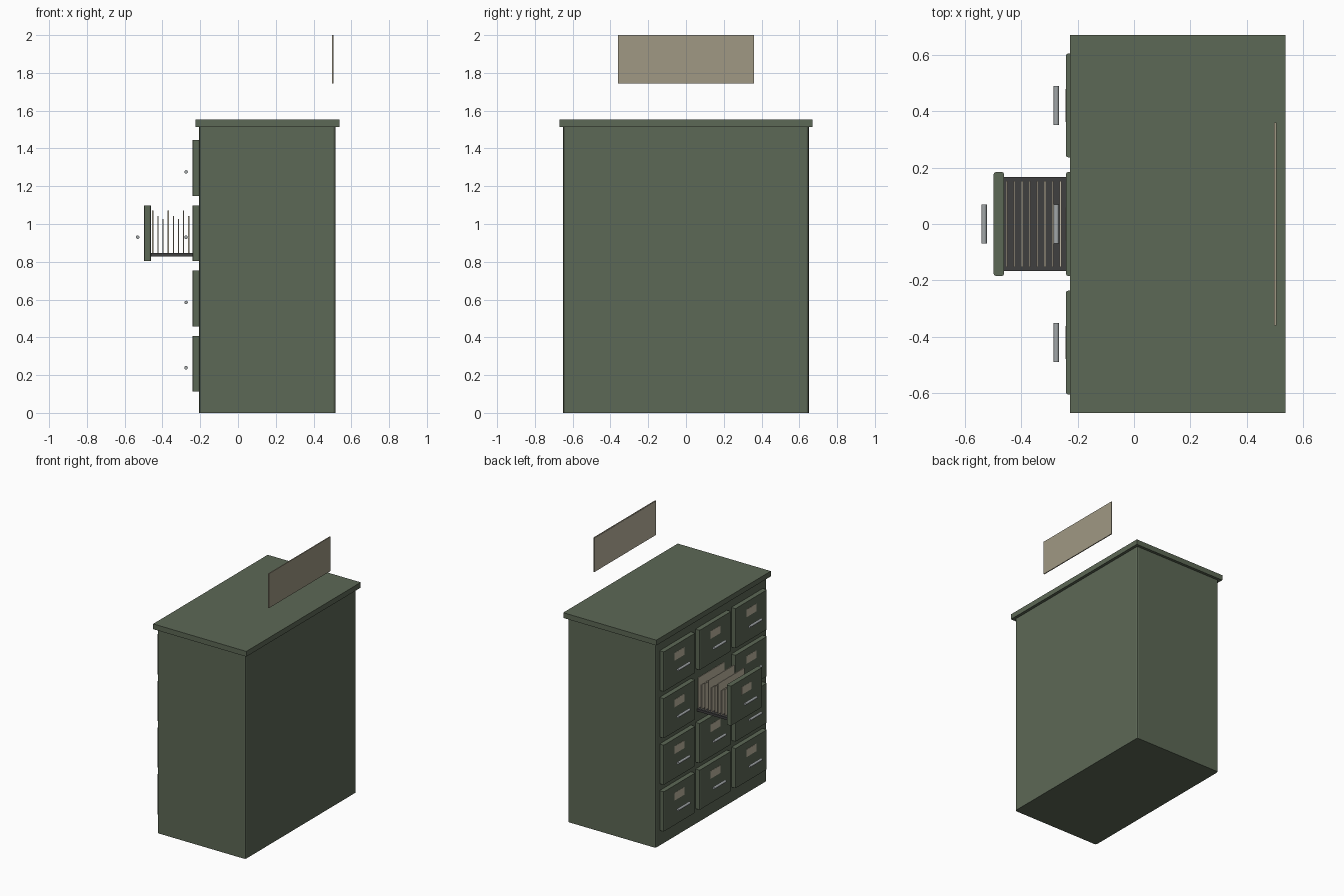
import bpy, math

if "Cube" in bpy.data.objects:
    bpy.data.objects.remove(bpy.data.objects["Cube"])


def material(name, rgb):
    m = bpy.data.materials.new(name)
    m.diffuse_color = (*rgb, 1)
    m.use_nodes = True
    m.node_tree.nodes["Principled BSDF"].inputs["Base Color"].default_value = m.diffuse_color
    return m


GREEN = material("olive_green", (0.108, 0.138, 0.092))
BEIGE = material("panel_beige", (0.35, 0.315, 0.23))
CREAM = material("paper_cream", (0.52, 0.47, 0.36))
STEEL = material("handle_steel", (0.36, 0.385, 0.395))
DARK = material("tray_dark", (0.05, 0.05, 0.05))


def box(name, x, y, z, mat, bevel=0.0):
    """Box from (min, max) ranges; bevel rounds the upright edges only."""
    lo, hi = zip(x, y, z)
    bpy.ops.mesh.primitive_cube_add(size=1, location=[(a + b) / 2 for a, b in zip(lo, hi)])
    ob = bpy.context.object
    ob.name = name
    ob.scale = [b - a for a, b in zip(lo, hi)]
    bpy.ops.object.transform_apply(location=False, rotation=False, scale=True)
    ob.data.materials.append(mat)
    if bevel:
        weights = ob.data.attributes.new("bevel_weight_edge", "FLOAT", "EDGE")
        for e in ob.data.edges:
            a, b = (ob.data.vertices[i].co for i in e.vertices)
            weights.data[e.index].value = 1.0 if abs(a.z - b.z) > 1e-4 else 0.0
        mod = ob.modifiers.new("bevel", "BEVEL")
        mod.limit_method = "WEIGHT"
        mod.width = bevel
        mod.segments = 2
    return ob


def drawer_front(tag, face_x, y, z):
    """Front panel with flush label plate and bar handle, facing -x."""
    box("drawer_front_" + tag, (face_x, face_x + 0.037), (y - 0.184, y + 0.184),
        (z - 0.147, z + 0.147), GREEN, 0.008)
    box("label_" + tag, (face_x - 0.0012, face_x + 0.002), (y - 0.058, y + 0.058),
        (z + 0.035, z + 0.092), CREAM)
    bpy.ops.mesh.primitive_cylinder_add(vertices=12, radius=0.0095, depth=0.138,
                                        location=(face_x - 0.034, y, z - 0.021),
                                        rotation=(math.pi / 2, 0, 0))
    handle = bpy.context.object
    handle.name = "handle_" + tag
    handle.data.materials.append(STEEL)
    bpy.ops.object.shade_smooth_by_angle(angle=math.radians(40))


# cabinet body and overhanging top
box("cabinet_body", (-0.206, 0.516), (-0.65, 0.65), (0, 1.517), GREEN, 0.012)
box("cabinet_top", (-0.226, 0.537), (-0.67, 0.67), (1.513, 1.552), GREEN)

# drawer grid, the middle one of the third row pulled open
for row in range(4):
    for col in range(3):
        is_open = row == 2 and col == 1
        drawer_front(f"{row}_{col}", -0.497 if is_open else -0.241,
                     (col - 1) * 0.42, 0.26 + row * 0.3455)

# open drawer tray and index cards
box("drawer_tray", (-0.495, -0.2), (-0.166, 0.166), (0.828, 0.846), DARK)
for i in range(10):
    x = -0.451 + i * 0.0272
    box(f"file_card_{i}", (x - 0.003, x + 0.003), (-0.152, 0.152),
        (0.83, (1.072, 1.042, 1.026)[i % 3]), CREAM)

# panel above the rear with a lighter sheet on its drawer side
box("upper_panel", (0.498, 0.505), (-0.36, 0.36), (1.745, 2.0), BEIGE)
box("upper_panel_sheet", (0.4965, 0.4985), (-0.357, 0.357), (1.748, 1.997), CREAM)
